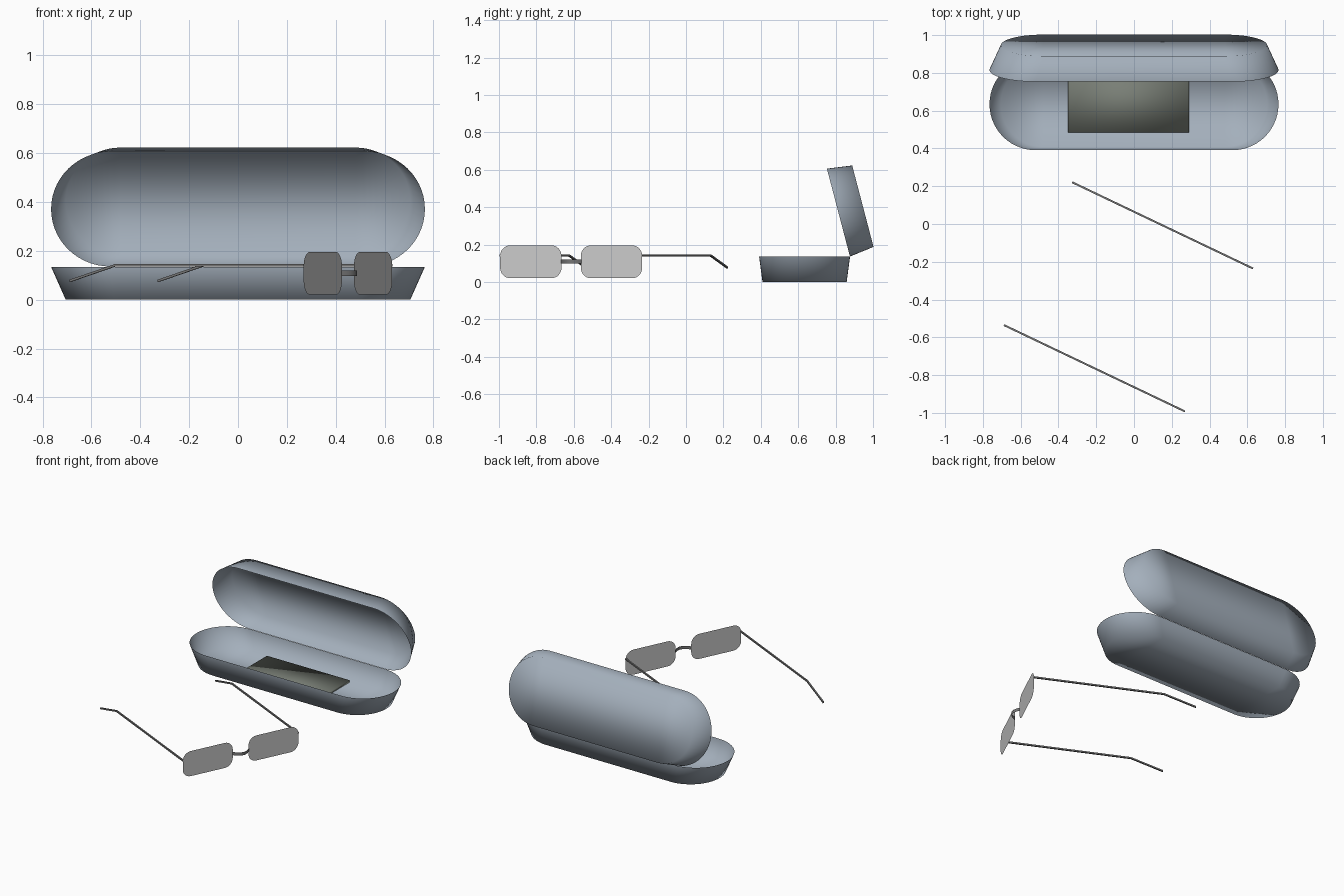
import bpy, bmesh, math
from mathutils import Matrix

if "Cube" in bpy.data.objects:
    bpy.data.objects.remove(bpy.data.objects["Cube"])


def material(name, rgb):
    m = bpy.data.materials.new(name)
    m.diffuse_color = (*rgb, 1)
    m.use_nodes = True
    m.node_tree.nodes["Principled BSDF"].inputs["Base Color"].default_value = m.diffuse_color
    return m


CASE = material("slate blue case", (0.37, 0.43, 0.50))
CLOTH = material("olive grey cloth", (0.19, 0.21, 0.18))
LENS = material("pale grey lens", (0.62, 0.62, 0.62))
METAL = material("dark grey metal", (0.18, 0.18, 0.18))


def add(name, verts, faces, mat, matrix=Matrix(), smooth=False):
    me = bpy.data.meshes.new(name)
    me.from_pydata(verts, [], faces)
    me.materials.append(mat)
    me.polygons.foreach_set("use_smooth", [smooth] * len(me.polygons))
    ob = bpy.data.objects.new(name, me)
    ob.matrix_world = matrix
    bpy.context.collection.objects.link(ob)
    return ob


# Case halves: an open stadium-shaped tray, rim at local z = 0
RX, RY, DEPTH, Q = 0.765, 0.243, 0.135, 14


def stadium(sx, sy, z):
    pts = []
    for side in (-1, 1):
        for i in range(Q + 1):
            a = math.pi * (1 if side < 0 else 1.5) + math.pi / 2 * i / Q
            pts.append((side * (RX - RY) + RY * math.cos(a), RY * math.sin(a)))
    pts += [(x, -y) for x, y in reversed(pts[1:-1])]
    return [(x * sx, y * sy, z) for x, y in pts]


def tray(name, matrix):
    rim = stadium(1, 1, 0)
    foot = stadium(0.705 / RX, 0.225 / RY, -DEPTH)
    n = len(rim)
    m = n // 2
    faces = [(n + k, n + (k + 1) % n, (k + 1) % n, k) for k in range(n)]
    # floor made of strips running front to back
    for j in range(m):
        strip = [(n - j) % n, n - j - 1, j + 1, j]
        strip = list(dict.fromkeys(strip))
        faces.append([n + k for k in strip])
    return add(name, rim + foot, faces, CASE, matrix, True)


tray("case_base", Matrix.Translation((0, 0.634, DEPTH)))
tray("case_lid", Matrix.Translation((0, 0.815, 0.371))
     @ Matrix.Rotation(math.radians(104.7), 4, 'X'))

# Cleaning cloth lying in the base
bm = bmesh.new()
bmesh.ops.create_cube(bm, size=1)
cloth_mesh = bpy.data.meshes.new("cleaning_cloth")
bmesh.ops.transform(bm, verts=bm.verts, matrix=Matrix.Translation((-0.03, 0.652, 0.010))
                    @ Matrix.Diagonal((0.64, 0.335, 0.014, 1)))
for f in bm.faces:
    f.smooth = True
bm.to_mesh(cloth_mesh)
bm.free()
cloth_mesh.materials.append(CLOTH)
bpy.context.collection.objects.link(bpy.data.objects.new("cleaning_cloth", cloth_mesh))

# Glasses: local x runs across the face, local y runs back along the temples
GLASSES = Matrix.Translation((0.45, -0.614, 0)) @ Matrix.Rotation(math.radians(64.5), 4, 'Z')
W, H, R = 0.364, 0.175, 0.058


def lens(name, cx):
    pts = []
    for c, (sx, sz) in enumerate(((1, 1), (-1, 1), (-1, -1), (1, -1))):
        for i in range(9):
            a = math.pi / 2 * (c + i / 8)
            pts.append((cx + sx * (W / 2 - R) + R * math.cos(a), 0,
                        0.108 + sz * (H / 2 - R) + R * math.sin(a)))
    add(name, pts, [list(range(len(pts)))], LENS, GLASSES)


def temple(name, x):
    t = 0.005
    path = [(0, 0.142), (0.852, 0.142), (1.061, 0.077)]
    verts = [(x + dx, y, z + dz) for y, z in path
             for dx, dz in ((-t, -t), (t, -t), (t, t), (-t, t))]
    faces = [(0, 1, 2, 3), (11, 10, 9, 8)]
    for s in (0, 4):
        for i in range(4):
            j = (i + 1) % 4
            faces.append((s + i, s + 4 + i, s + 4 + j, s + j))
    add(name, verts, faces, METAL, GLASSES)


for side, label in ((-1, "left"), (1, "right")):
    lens(label + "_lens", side * 0.239)
    temple(label + "_temple", side * 0.419)

# Bridge: thin upright ribbon bowed forward between the lenses
N = 12
verts, faces = [], []
for i in range(N + 1):
    u = 2 * i / N - 1
    for z in (0.098, 0.120):
        verts.append((0.06 * u, -0.036 * (1 - u * u), z))
    if i:
        k = 2 * i
        faces.append((k - 2, k, k + 1, k - 1))
add("bridge", verts, faces, METAL, GLASSES, True)
